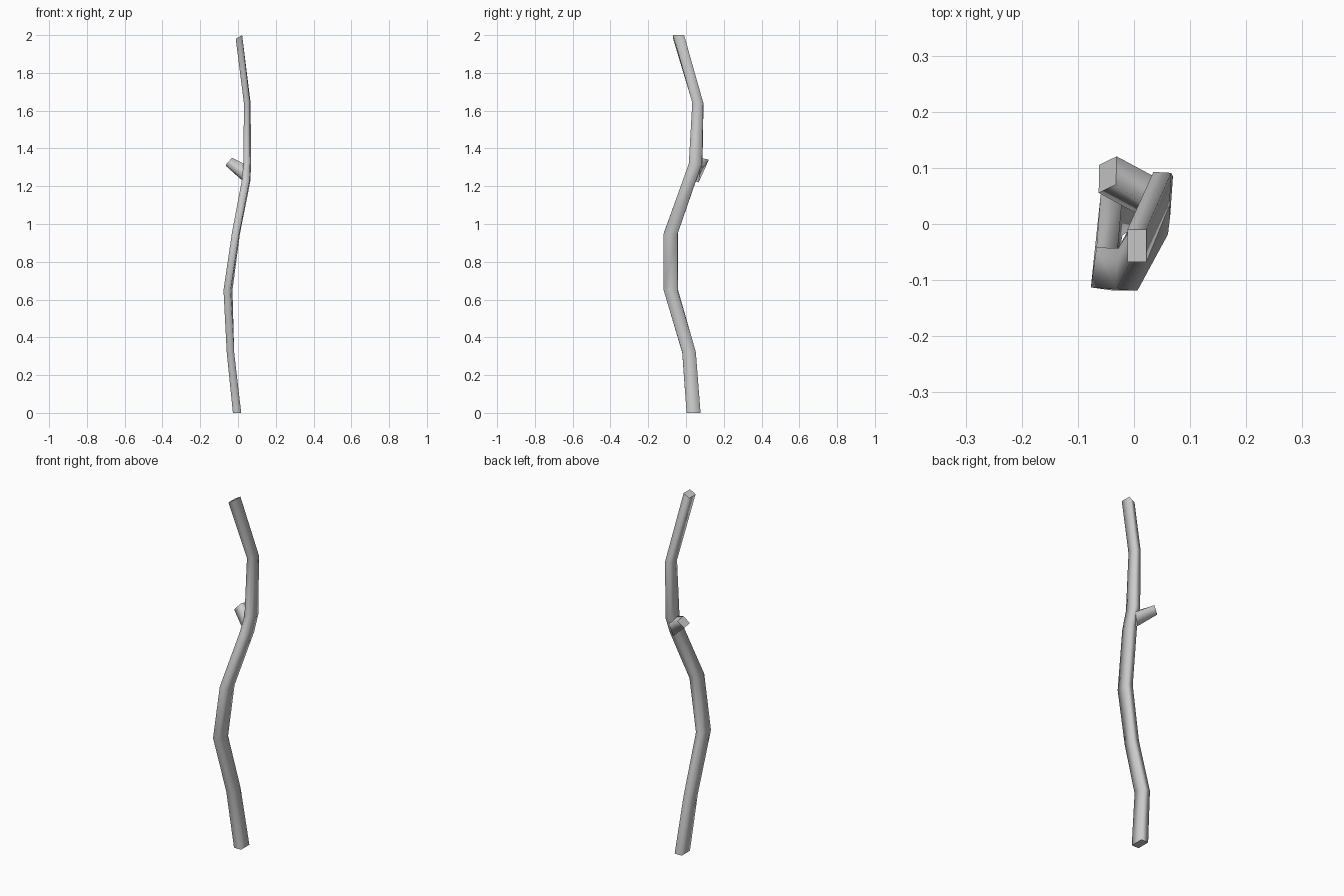
import bpy, bmesh, math
from mathutils import Vector

if "Cube" in bpy.data.objects:
    bpy.data.objects.remove(bpy.data.objects["Cube"])


def loft(name, rings):
    """Skin a list of four-point rings into a capped, smooth-shaded tube."""
    bm = bmesh.new()
    loops = [[bm.verts.new(p) for p in ring] for ring in rings]
    for a, b in zip(loops, loops[1:]):
        for i in range(4):
            j = (i + 1) % 4
            bm.faces.new((a[i], a[j], b[j], b[i])).smooth = True
    bm.faces.new(loops[0][::-1])
    bm.faces.new(loops[-1])
    bmesh.ops.recalc_face_normals(bm, faces=bm.faces)
    mesh = bpy.data.meshes.new(name)
    bm.to_mesh(mesh)
    bm.free()
    obj = bpy.data.objects.new(name, mesh)
    bpy.context.collection.objects.link(obj)
    return obj


def quad(centre, u, v):
    c, u, v = Vector(centre), Vector(u) / 2, Vector(v) / 2
    return [c - u - v, c + u - v, c + u + v, c - u + v]


# Crooked main stem: x, y, z, width, depth, twist (degrees), rise across width
stem = [
    (-0.005, 0.040, 0.00, 0.044, 0.074, 0, 0.000),
    (-0.040, 0.016, 0.32, 0.039, 0.072, 0, 0.004),
    (-0.053, -0.080, 0.65, 0.038, 0.072, -8, 0.000),
    (-0.011, -0.081, 0.95, 0.038, 0.074, -3, -0.008),
    (0.043, 0.018, 1.23, 0.040, 0.070, -4, -0.006),
    (0.049, 0.051, 1.32, 0.036, 0.070, -4, 0.000),
    (0.049, 0.063, 1.64, 0.032, 0.058, -3, 0.004),
    (0.005, -0.039, 1.99, 0.034, 0.058, 0, 0.020),
]
rings = []
for x, y, z, w, d, twist, rise in stem:
    c, s = math.cos(math.radians(twist)), math.sin(math.radians(twist))
    rings.append(quad((x, y, z), (w * c, w * s, rise), (-d * s, d * c, 0)))
loft("stem", rings)

# Short snapped-off side twig, wider where it leaves the stem
loft("side_twig", [
    quad((0.042, 0.040, 1.265), (0.020, 0.008, 0.070), (0.004, 0.062, -0.020)),
    quad((-0.047, 0.088, 1.328), (0.031, 0.015, 0.036), (0.001, 0.050, -0.010)),
])
